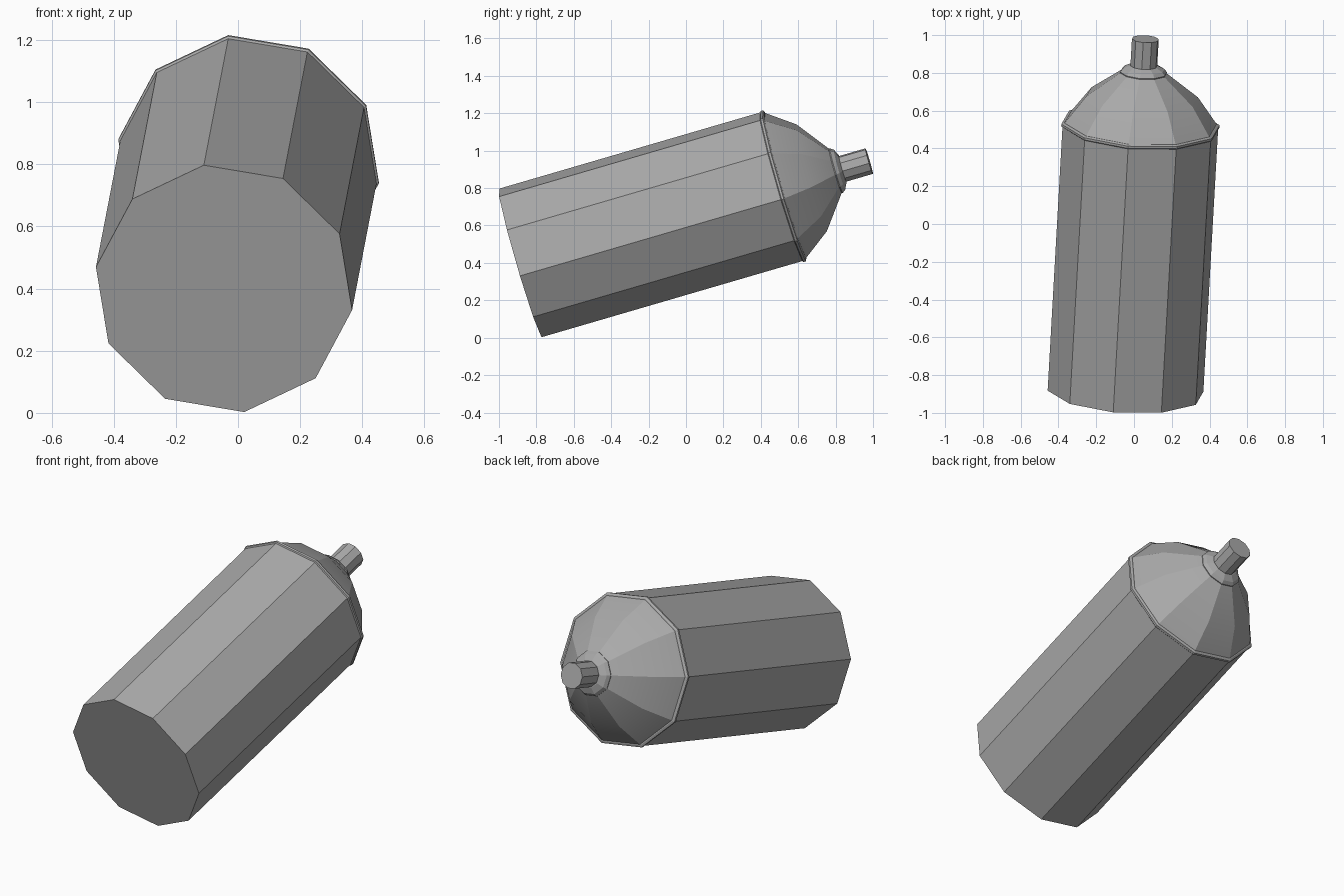
import bpy, bmesh, math
from mathutils import Matrix, Vector

cube = bpy.data.objects.get("Cube")
if cube:
    bpy.data.objects.remove(cube, do_unlink=True)

SIDES = 10

# Tilted frame: origin at the base centre, z along the bottle's long axis
base = Vector((-0.045, -0.885, 0.4))
axis = Vector((0.054, 0.959, 0.28)).normalized()
corner = Vector((0.13, 0.225, -0.795))
corner = (corner - axis * corner.dot(axis)).normalized()
side = axis.cross(corner)
frame = Matrix.Translation(base) @ Matrix((corner, side, axis)).transposed().to_4x4()

grey = bpy.data.materials.new("plain grey")
grey.use_nodes = True
colour = (0.4, 0.4, 0.4, 1)
grey.diffuse_color = colour
grey.node_tree.nodes["Principled BSDF"].inputs["Base Color"].default_value = colour


def lathe(name, profile):
    """Turn (distance along axis, radius) pairs into a capped ten-sided part."""
    bm = bmesh.new()
    rings = []
    for s, r in profile:
        angles = [math.tau * i / SIDES for i in range(SIDES)]
        rings.append([bm.verts.new((r * math.cos(a), r * math.sin(a), s)) for a in angles])
    for low, high in zip(rings, rings[1:]):
        for i in range(SIDES):
            j = (i + 1) % SIDES
            bm.faces.new((low[i], low[j], high[j], high[i]))
    bm.faces.new(rings[0][::-1])
    bm.faces.new(rings[-1])
    bmesh.ops.recalc_face_normals(bm, faces=bm.faces[:])
    bm.transform(frame)
    mesh = bpy.data.meshes.new(name)
    bm.to_mesh(mesh)
    bm.free()
    mesh.materials.append(grey)
    obj = bpy.data.objects.new(name, mesh)
    bpy.context.collection.objects.link(obj)
    return obj


# Straight body and the thin seam ring around its top
lathe("bottle_body", [(0, 0.418), (1.458, 0.418)])
lathe("seam_ring", [(1.455, 0.418), (1.46, 0.425), (1.472, 0.425), (1.478, 0.414)])

# Rounded shoulder: smooth along its length, creased between sides
dome = lathe("shoulder_dome", [(1.465, 0.418), (1.625, 0.3), (1.76, 0.12)])
bpy.ops.object.select_all(action="DESELECT")
dome.select_set(True)
bpy.context.view_layer.objects.active = dome
bpy.ops.object.shade_smooth_by_angle(angle=math.radians(20))

# Neck collar and outlet nozzle
lathe("neck_collar", [(1.745, 0.122), (1.762, 0.126), (1.78, 0.112), (1.797, 0.077)])
lathe("nozzle", [(1.78, 0.072), (1.945, 0.072)])
